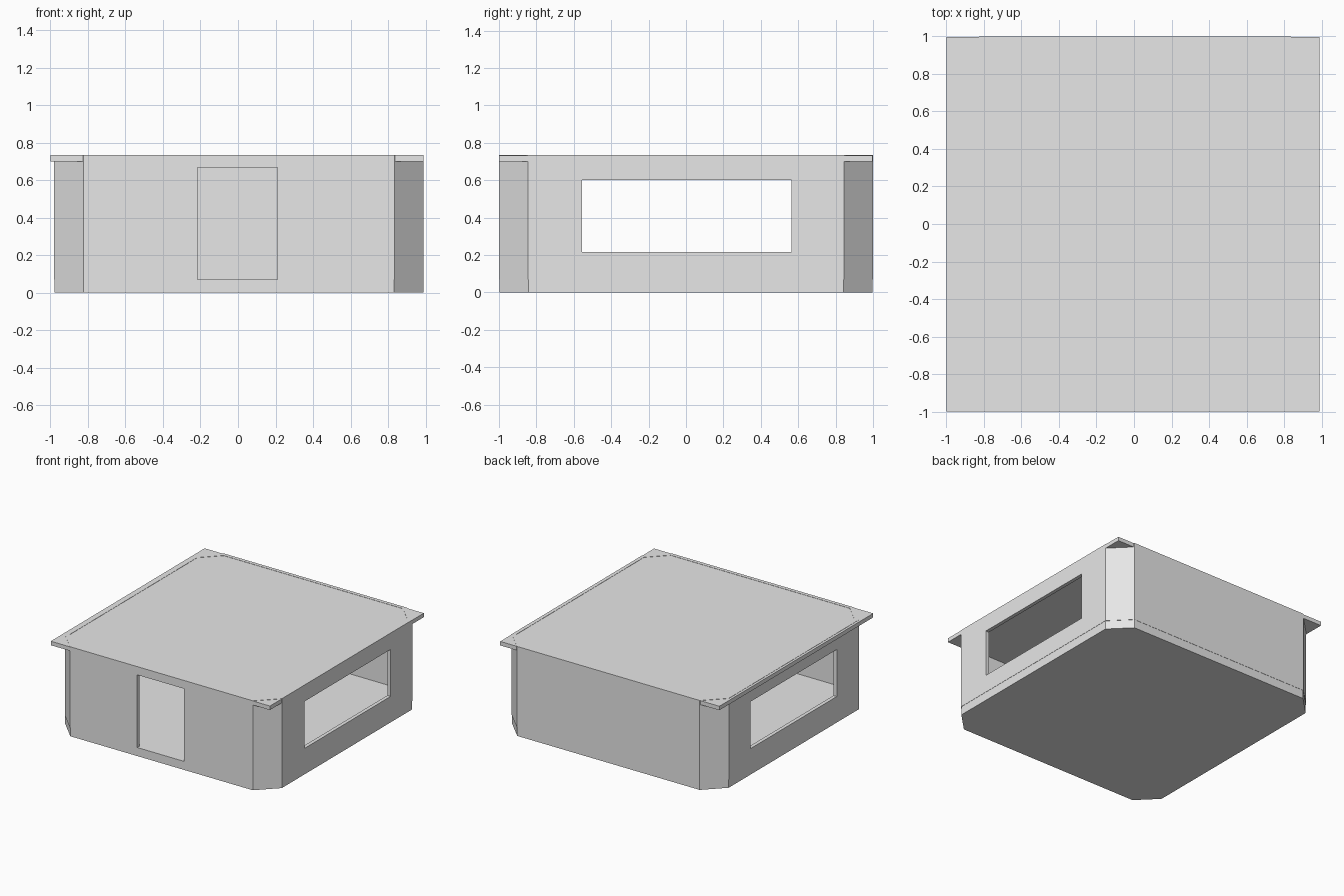
import bpy
import bmesh

cube = bpy.data.objects.get("Cube")
if cube:
    bpy.data.objects.remove(cube, do_unlink=True)

# One plain grey for everything
grey = bpy.data.materials.new("plain_grey")
grey.use_nodes = True
colour = (0.8, 0.8, 0.8, 1)
grey.diffuse_color = colour
grey.node_tree.nodes["Principled BSDF"].inputs["Base Color"].default_value = colour


def prism(name, x0, x1, y0, y1, z0, z1, chamfer=0):
    """Upright box, with its four vertical corners cut off by chamfer."""
    c = chamfer
    if c:
        outline = [(x0 + c, y0), (x1 - c, y0), (x1, y0 + c), (x1, y1 - c),
                   (x1 - c, y1), (x0 + c, y1), (x0, y1 - c), (x0, y0 + c)]
    else:
        outline = [(x0, y0), (x1, y0), (x1, y1), (x0, y1)]
    bm = bmesh.new()
    base = bm.faces.new([bm.verts.new((x, y, z0)) for x, y in outline])
    top = bmesh.ops.extrude_face_region(bm, geom=[base])["geom"]
    bmesh.ops.translate(bm, vec=(0, 0, z1 - z0),
                        verts=[v for v in top if isinstance(v, bmesh.types.BMVert)])
    bmesh.ops.recalc_face_normals(bm, faces=bm.faces)
    mesh = bpy.data.meshes.new(name)
    bm.to_mesh(mesh)
    bm.free()
    mesh.materials.append(grey)
    obj = bpy.data.objects.new(name, mesh)
    bpy.context.collection.objects.link(obj)
    return obj


def cut(target, cutter):
    """Subtract the cutter from the target and discard it."""
    mod = target.modifiers.new("cut", 'BOOLEAN')
    mod.operation = 'DIFFERENCE'
    mod.solver = 'EXACT'
    mod.object = cutter
    bpy.context.view_layer.objects.active = target
    bpy.ops.object.modifier_apply(modifier=mod.name)
    bpy.data.objects.remove(cutter, do_unlink=True)


LEFT, RIGHT, FRONT, BACK = -0.98, 0.99, -1.0, 1.0
FLOOR_TOP, ROOF_BASE, TOP = 0.07, 0.70, 0.733
WALL = 0.03

# Floor slab with cut corners
prism("floor", LEFT + 0.002, RIGHT - 0.002, FRONT + 0.002, BACK - 0.002,
      0, FLOOR_TOP, 0.155)

# Hollow wall ring
walls = prism("walls", LEFT, RIGHT, FRONT, BACK, FLOOR_TOP, TOP + 0.002, 0.155)
cut(walls, prism("room_cutter", LEFT + WALL, RIGHT - WALL, FRONT + WALL,
                 BACK - WALL, 0, 1, 0.142))

# Front doorway, and one window opening through both sides
cut(walls, prism("door_cutter", -0.215, 0.21, -1.2, -0.8, 0, 0.667))
cut(walls, prism("window_cutter", -1.2, 1.2, -0.555, 0.565, 0.215, 0.60))

# Square roof slab overhanging the cut corners
prism("roof", -1.0, RIGHT - 0.001, FRONT + 0.001, BACK - 0.004, ROOF_BASE, TOP)
